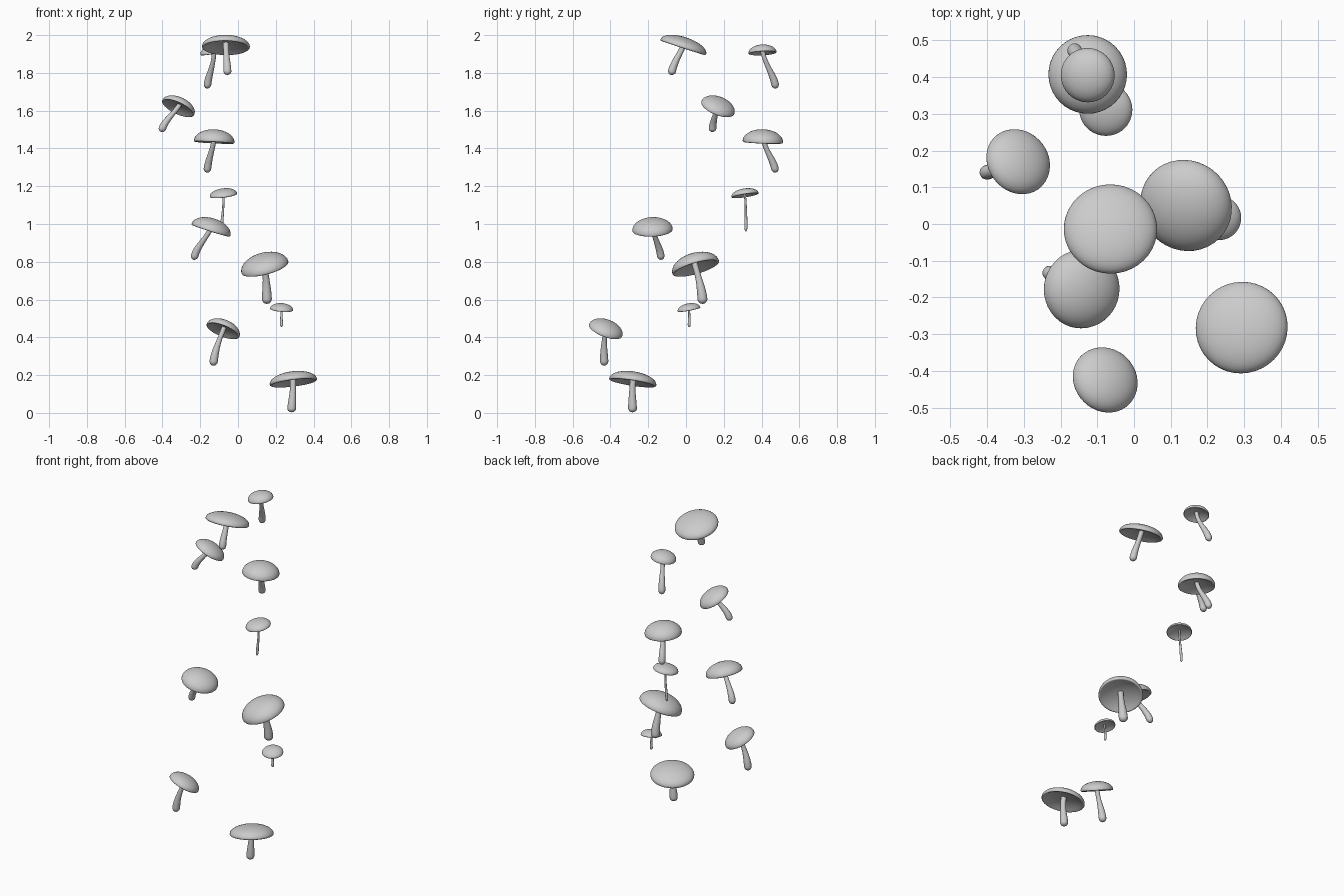
import bpy, bmesh, math
from mathutils import Vector

if "Cube" in bpy.data.objects:
    bpy.data.objects.remove(bpy.data.objects["Cube"])

SEG = 40


def lathe_rings(name, rings):
    """Skin a list of vertex rings, closing both ends with a pole."""
    bm = bmesh.new()
    loops = [[bm.verts.new(p) for p in ring] for ring in rings]
    for a, b in zip(loops, loops[1:]):
        n = len(a)
        if len(a) == 1 or len(b) == 1:
            n = max(len(a), len(b))
        for i in range(n):
            j = (i + 1) % n
            if len(a) == 1:
                bm.faces.new((a[0], b[j], b[i]))
            elif len(b) == 1:
                bm.faces.new((a[i], a[j], b[0]))
            else:
                bm.faces.new((a[i], a[j], b[j], b[i]))
    bmesh.ops.recalc_face_normals(bm, faces=bm.faces)
    me = bpy.data.meshes.new(name)
    bm.to_mesh(me)
    bm.free()
    for p in me.polygons:
        p.use_smooth = True
    ob = bpy.data.objects.new(name, me)
    bpy.context.collection.objects.link(ob)
    return ob


def circle(center, axis, r, seg):
    """Ring of points round an axis (a single point if r is zero)."""
    if r < 1e-6:
        return [center]
    q = Vector((0, 0, 1)).rotation_difference(axis)
    return [center + q @ Vector((r * math.cos(2 * math.pi * i / seg),
                                 r * math.sin(2 * math.pi * i / seg), 0))
            for i in range(seg)]


def make_cap(name, c, n, R, h):
    # domed top, rounded lip, hollow underside
    prof = [(math.cos(a), h * math.sin(a))
            for a in (math.pi / 2 * (1 - k / 12) for k in range(13))]
    prof[0] = (0, h)
    prof += [(0.99, -0.04), (0.955, -0.06), (0.91, -0.04),
             (0.75, 0.04), (0.5, 0.11), (0.25, 0.15), (0, 0.16)]
    return lathe_rings(name, [circle(c + n * (z * R), n, r * R, SEG) for r, z in prof])


def make_stem(name, base, c, n, R, h, rb, rt):
    # curved stem: rises from a rounded foot and meets the cap along its axis
    end = c + n * (h * R * 0.6)
    L = (end - base).length
    p1 = base + Vector((0, 0, 0.28 * L))
    p2 = end - n * (0.35 * L)

    def point(t):
        u = 1 - t
        return base * u**3 + p1 * (3 * u * u * t) + p2 * (3 * u * t * t) + end * t**3

    rings = [[base.copy()]]
    foot = 0.12
    ts = [foot * (1 - math.cos(math.radians(a))) for a in (25, 50, 75)]
    ts += [foot + (1 - foot) * k / 14 for k in range(15)]
    for t in ts:
        tan = (point(min(t + .01, 1)) - point(max(t - .01, 0))).normalized()
        s = min(1, max(0, (t - foot) / 0.6))
        s = s * s * (3 - 2 * s)
        r = rb + (rt - rb) * s
        if t < foot:
            r *= math.sqrt(1 - (1 - t / foot) ** 2)
        rings.append(circle(point(t), tan, r, 20))
    rings.append([end + n * 0.001])
    return lathe_rings(name, rings)


# rim centre, tilt (nx, ny), cap radius, dome ratio, stem foot, foot radius, top radius
mushrooms = [
    ((.293, -.282, .165), (-.12, .15), .126, .42, (.284, -.283, .003), .023, .016),
    ((-.079, -.425, .438), (.35, .33), .093, .54, (-.130, -.433, .250), .022, .013),
    ((.231, .016, .549), (.08, -.18), .061, .50, (.230, .017, .455), .008, .0055),
    ((.142, .051, .772), (-.24, -.27), .128, .56, (.153, .088, .577), .026, .016),
    ((-.143, -.177, .970), (.30, -.04), .107, .57, (-.232, -.132, .810), .020, .013),
    ((-.077, .312, 1.154), (-.12, -.15), .073, .46, (-.088, .317, .960), .008, .0055),
    ((-.126, .407, 1.437), (.05, .04), .107, .60, (-.163, .473, 1.272), .020, .013),
    ((-.316, .169, 1.617), (.40, .34), .093, .52, (-.403, .140, 1.487), .020, .013),
    ((-.126, .405, 1.908), (-.15, -.05), .074, .56, (-.163, .474, 1.717), .020, .012),
    ((-.064, -.014, 1.939), (.01, .31), .127, .40, (-.056, -.076, 1.789), .021, .015),
]
for i, (c, (nx, ny), R, h, base, rb, rt) in enumerate(mushrooms, 1):
    c, base = Vector(c), Vector(base)
    n = Vector((nx, ny, math.sqrt(1 - nx * nx - ny * ny)))
    make_cap(f"mushroom_cap_{i}", c, n, R, h)
    make_stem(f"mushroom_stem_{i}", base, c, n, R, h, rb, rt)
